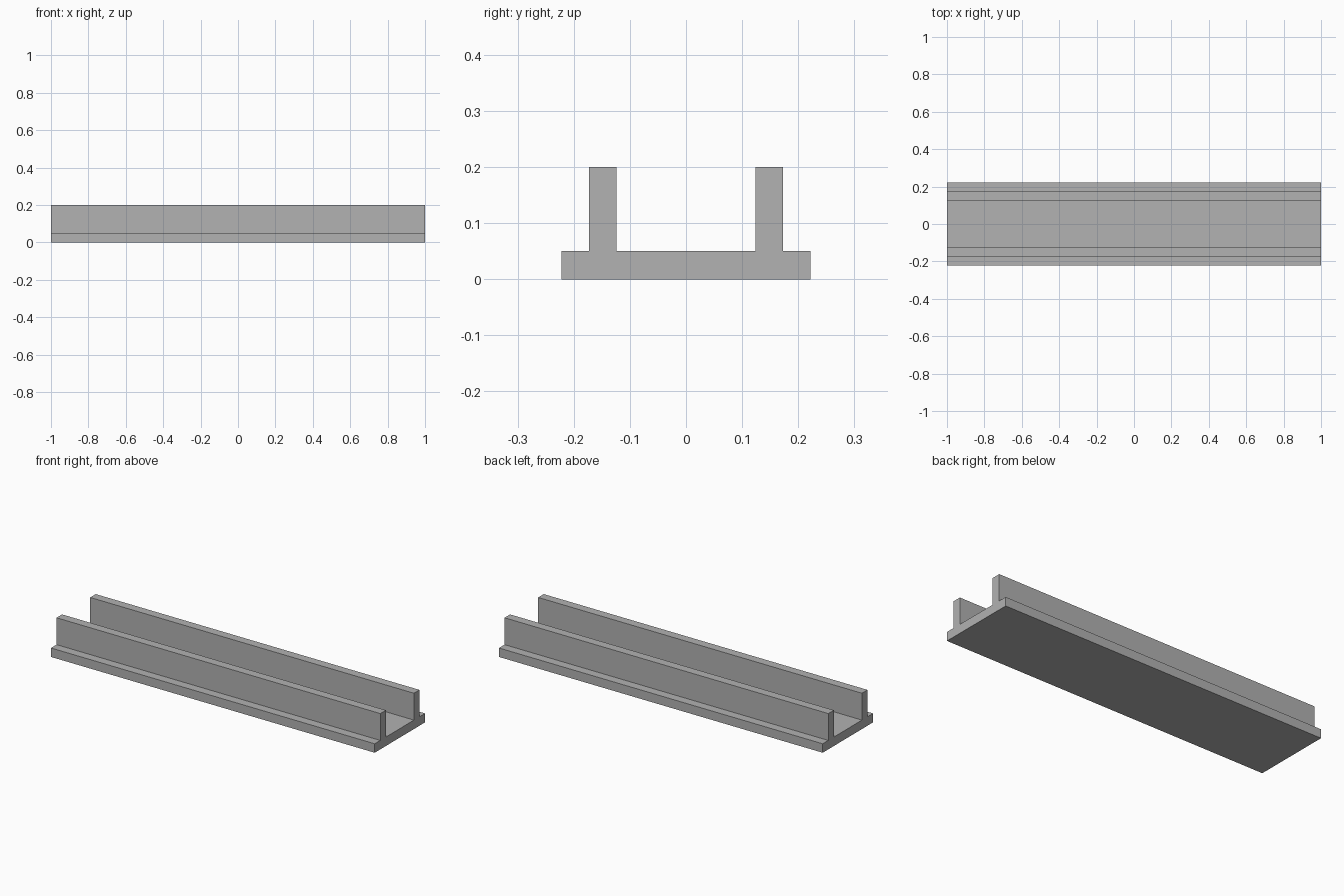
import bpy
import bmesh

if "Cube" in bpy.data.objects:
    bpy.data.objects.remove(bpy.data.objects["Cube"])

HALF_LENGTH = 1.0
HALF_WIDTH = 0.222
WALL_OUT, WALL_IN = 0.173, 0.124
BASE_TOP, WALL_TOP = 0.05, 0.2

grey = bpy.data.materials.new("plain grey")
grey.diffuse_color = (0.445, 0.445, 0.445, 1)
grey.use_nodes = True
grey.node_tree.nodes["Principled BSDF"].inputs["Base Color"].default_value = grey.diffuse_color

# Half of the channel cross-section (y, z), mirrored to the other side
half = [(HALF_WIDTH, 0), (HALF_WIDTH, BASE_TOP), (WALL_OUT, BASE_TOP),
        (WALL_OUT, WALL_TOP), (WALL_IN, WALL_TOP), (WALL_IN, BASE_TOP)]
profile = half + [(-y, z) for y, z in reversed(half)]

# Twin-walled channel, extruded along its length
bm = bmesh.new()
end = bm.faces.new([bm.verts.new((-HALF_LENGTH, y, z)) for y, z in profile])
grown = bmesh.ops.extrude_face_region(bm, geom=[end], use_keep_orig=True)
verts = [v for v in grown["geom"] if isinstance(v, bmesh.types.BMVert)]
bmesh.ops.translate(bm, vec=(2 * HALF_LENGTH, 0, 0), verts=verts)
bmesh.ops.recalc_face_normals(bm, faces=bm.faces)

mesh = bpy.data.meshes.new("channel_rail")
bm.to_mesh(mesh)
bm.free()
mesh.materials.append(grey)
rail = bpy.data.objects.new("channel_rail", mesh)
bpy.context.collection.objects.link(rail)
